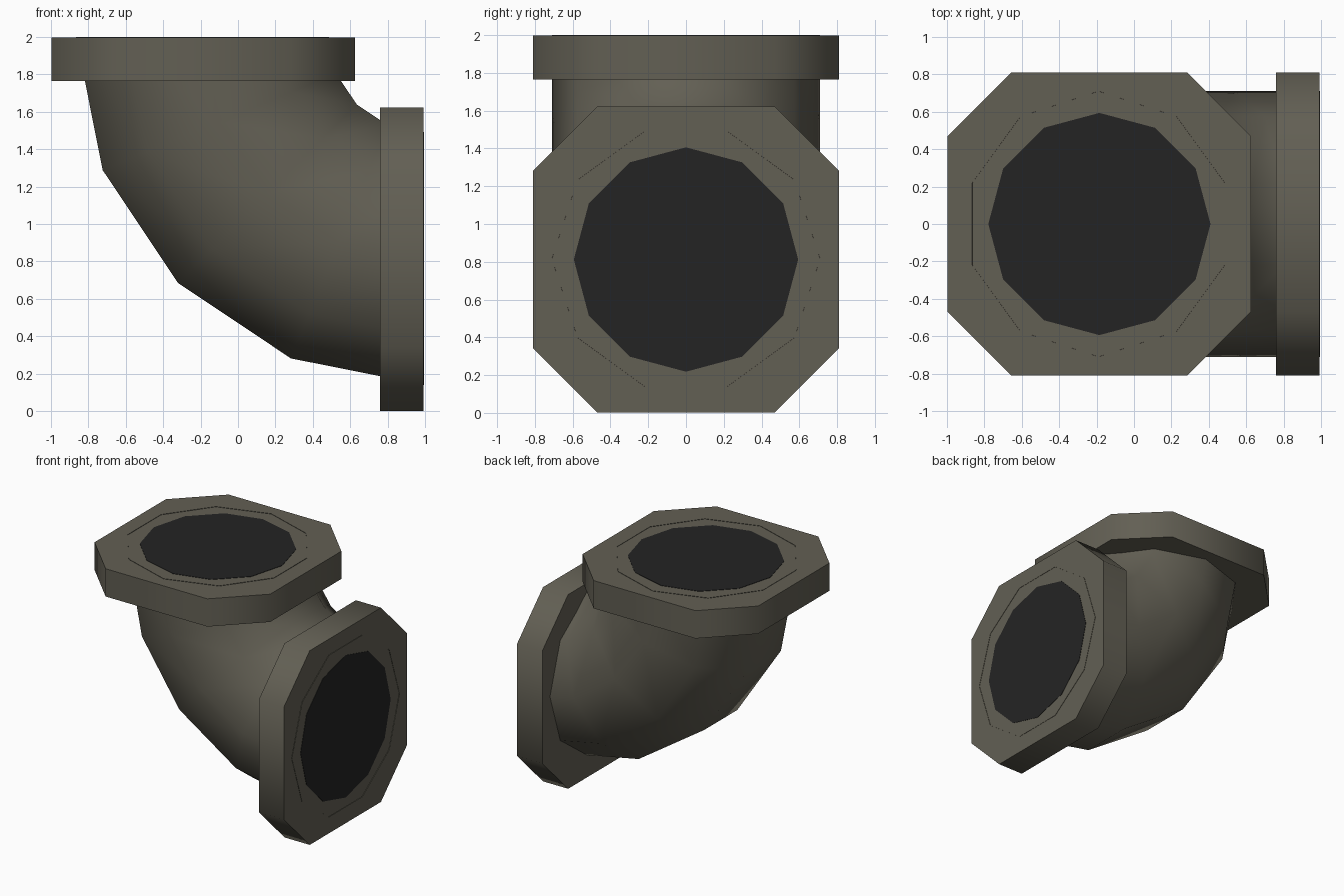
import bpy, bmesh, math
from mathutils import Matrix, Vector

if "Cube" in bpy.data.objects:
    bpy.data.objects.remove(bpy.data.objects["Cube"])

BEND = Vector((0.995, 0, 2.0))   # centre of the elbow's bend
BEND_R, PIPE_R = 1.185, 0.71
SIDES, STEPS = 10, 4
HALF, CORNER, THICK = 0.811, 0.47, 0.235
PLATE = 0.003


def material(name, rgb):
    m = bpy.data.materials.new(name)
    m.diffuse_color = (*rgb, 1)
    m.use_nodes = True
    m.node_tree.nodes["Principled BSDF"].inputs["Base Color"].default_value = m.diffuse_color
    return m


olive = material("olive_grey_metal", (0.123, 0.115, 0.088))
dark = material("dark_opening", (0.0175, 0.0175, 0.0175))


def finish(name, bm, mat, matrix=Matrix()):
    bm.transform(matrix)
    bmesh.ops.recalc_face_normals(bm, faces=bm.faces[:])
    me = bpy.data.meshes.new(name)
    bm.to_mesh(me)
    bm.free()
    me.materials.append(mat)
    ob = bpy.data.objects.new(name, me)
    bpy.context.collection.objects.link(ob)
    bpy.ops.object.select_all(action='DESELECT')
    ob.select_set(True)
    bpy.context.view_layer.objects.active = ob
    bpy.ops.object.shade_smooth_by_angle(angle=math.radians(60))
    return ob


def prism(points, z0, z1):
    bm = bmesh.new()
    base = bm.faces.new([bm.verts.new((x, y, z0)) for x, y in points])
    top = bmesh.ops.extrude_face_region(bm, geom=[base])["geom"]
    bmesh.ops.translate(bm, vec=(0, 0, z1 - z0),
                        verts=[v for v in top if isinstance(v, bmesh.types.BMVert)])
    return bm


# Curved pipe: ten-sided rings swept through a quarter turn
bm = bmesh.new()
rings = []
for i in range(STEPS + 1):
    a = math.radians(90) * i / STEPS
    out = Vector((-math.cos(a), 0, -math.sin(a)))
    ring = []
    for k in range(SIDES):
        t = math.tau * k / SIDES
        p = BEND + out * (BEND_R + PIPE_R * math.sin(t))
        p.y = PIPE_R * math.cos(t)
        ring.append(bm.verts.new(p))
    rings.append(ring)
for r0, r1 in zip(rings, rings[1:]):
    for k in range(SIDES):
        n = (k + 1) % SIDES
        bm.faces.new((r0[k], r0[n], r1[n], r1[k]))
finish("elbow_pipe", bm, olive)

# Octagonal flange and dark twelve-sided opening at each end
octagon = [(HALF, -CORNER), (HALF, CORNER), (CORNER, HALF), (-CORNER, HALF),
           (-HALF, CORNER), (-HALF, -CORNER), (-CORNER, -HALF), (CORNER, -HALF)]
circle = [(0.594 * math.cos(math.tau * k / 12), 0.594 * math.sin(math.tau * k / 12))
          for k in range(12)]
ends = {
    "top": Matrix.Translation((-0.185, 0, 2.0)),
    "side": Matrix.Translation((0.995, 0, 0.812)) @ Matrix.Rotation(math.pi / 2, 4, 'Y'),
}
for name, m in ends.items():
    finish(name + "_flange", prism(octagon, -THICK, -PLATE), olive, m)
    finish(name + "_opening", prism(circle, -2 * PLATE, 0), dark, m)
